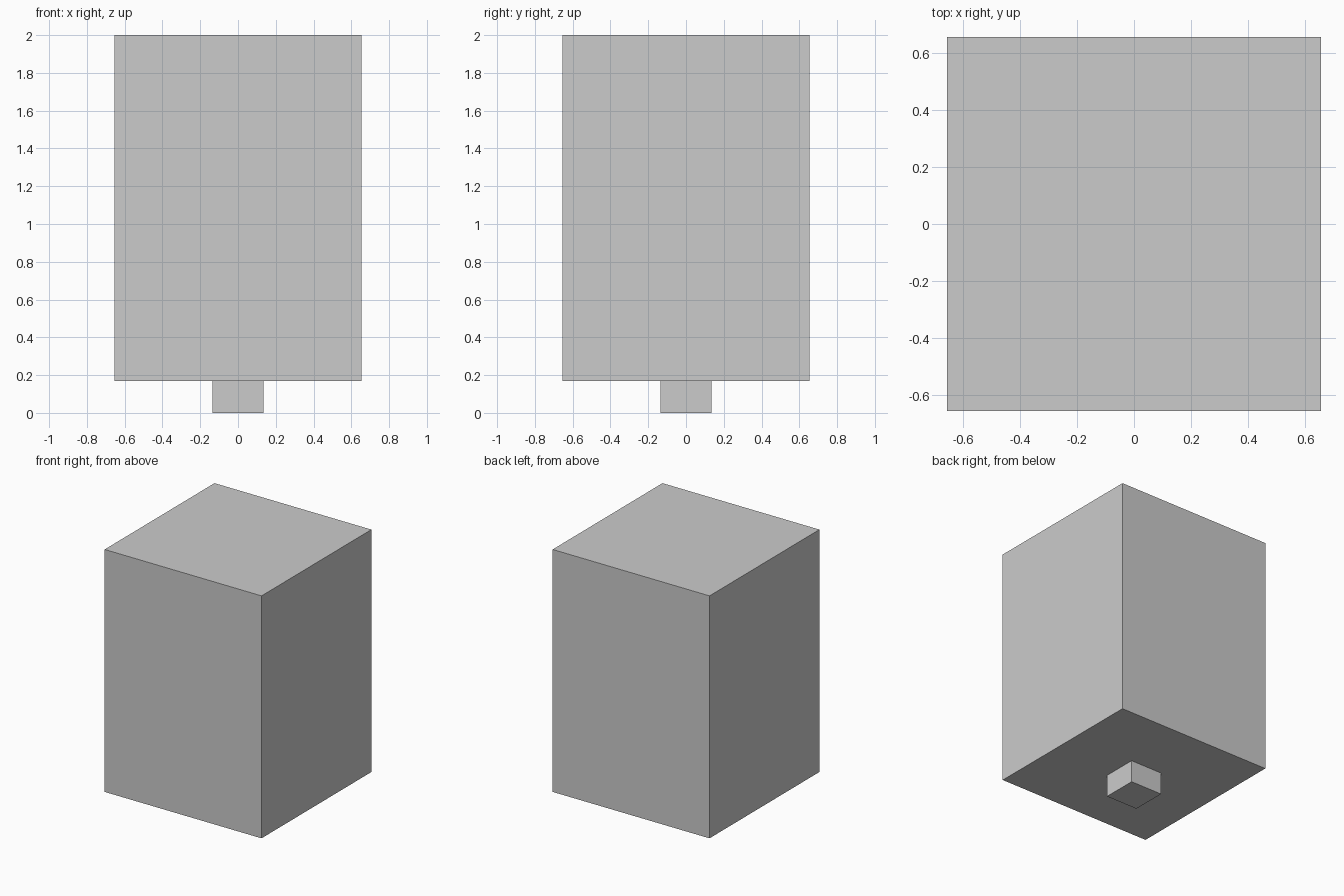
import bpy

if "Cube" in bpy.data.objects:
    bpy.data.objects.remove(bpy.data.objects["Cube"])


def box(name, width, z0, z1):
    """Square block centred on the z axis, spanning z0 to z1."""
    bpy.ops.mesh.primitive_cube_add(size=1, location=(0, 0, (z0 + z1) / 2))
    obj = bpy.context.object
    obj.name = name
    obj.scale = (width, width, z1 - z0)
    bpy.ops.object.transform_apply(location=False, rotation=False, scale=True)
    return obj


# Short square stem carrying the large block
box("stem", 0.27, 0.0, 0.17)

# Large upper block
box("main_block", 1.31, 0.17, 2.0)
